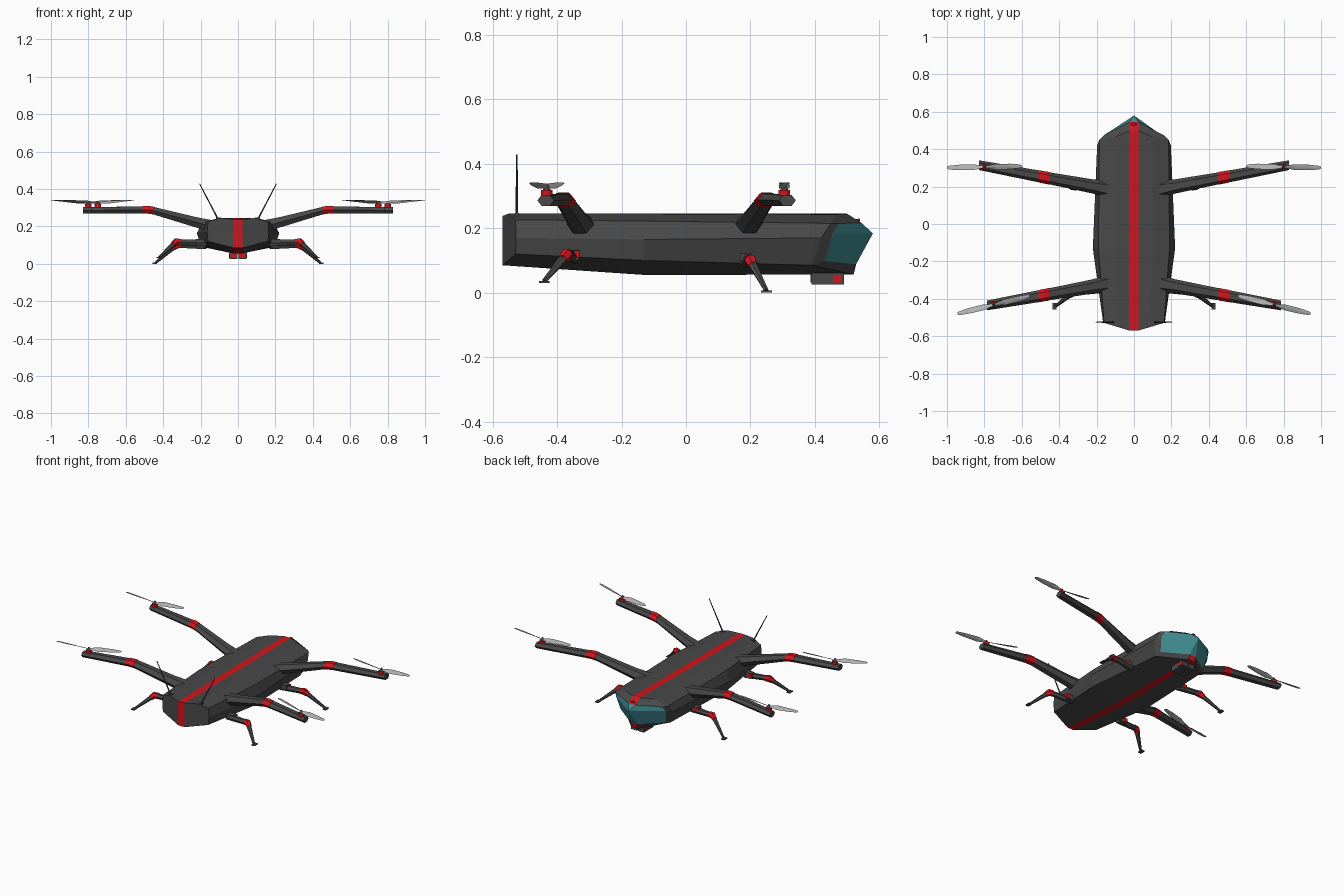
import bpy, bmesh, math
from mathutils import Vector

if "Cube" in bpy.data.objects:
    bpy.data.objects.remove(bpy.data.objects["Cube"])


def material(name, r, g, b):
    m = bpy.data.materials.new(name)
    m.diffuse_color = (r, g, b, 1)
    m.use_nodes = True
    m.node_tree.nodes["Principled BSDF"].inputs["Base Color"].default_value = m.diffuse_color
    return m


DARK = material("dark_shell", 0.065, 0.065, 0.065)
RED = material("red_trim", 0.65, 0.008, 0.012)
TEAL = material("teal_glass", 0.05, 0.26, 0.28)
GREY = material("blade_grey", 0.45, 0.45, 0.45)


def finish(name, verts, faces, mats, slots=None):
    bm = bmesh.new()
    vs = [bm.verts.new(v) for v in verts]
    for i, f in enumerate(faces):
        face = bm.faces.new([vs[k] for k in f])
        face.material_index = slots[i] if slots else 0
    bmesh.ops.recalc_face_normals(bm, faces=bm.faces)
    me = bpy.data.meshes.new(name)
    bm.to_mesh(me)
    bm.free()
    for m in mats:
        me.materials.append(m)
    ob = bpy.data.objects.new(name, me)
    bpy.context.collection.objects.link(ob)
    return ob


def ring(c, d, w, h, n=6, pitch=0.0):
    # polygon section around c, perpendicular to d
    d = Vector(d).normalized()
    side = Vector((0, 0, 1)).cross(d)
    side = side.normalized() if side.length > 1e-4 else Vector((1, 0, 0))
    up = d.cross(side)
    off = math.pi / 4 if n == 4 and pitch == 0 else 0
    out = []
    for i in range(n):
        a = 2 * math.pi * i / n + off
        u, v = math.cos(a) * w, math.sin(a) * h
        if n == 6:
            v /= math.sin(math.pi / 3)
        p, q = math.cos(pitch), math.sin(pitch)
        out.append(Vector(c) + side * (u * p - v * q) + up * (u * q + v * p))
    return out


def loft(name, rings, mat):
    n = len(rings[0])
    faces = [(k * n + i, k * n + (i + 1) % n, (k + 1) * n + (i + 1) % n, (k + 1) * n + i)
             for k in range(len(rings) - 1) for i in range(n)]
    faces += [tuple(range(n)), tuple(range((len(rings) - 1) * n, len(rings) * n))]
    return finish(name, [v for r in rings for v in r], faces, [mat])


def rod(name, a, b, w, h, mat, n=6, end=1.0):
    d = Vector(b) - Vector(a)
    return loft(name, [ring(a, d, w, h, n), ring(b, d, w * end, h * end, n)], mat)


def box(name, c, s, mat):
    x, y, z = (v / 2 for v in s)
    r = [[Vector(c) + Vector((i * x, j * y, k * z)) for i, j in ((-1, -1), (1, -1), (1, 1), (-1, 1))]
         for k in (-1, 1)]
    return loft(name, r, mat)


# Fuselage: half sections from prow to glazed nose, red centre stripe
def section(xz, y):
    return [(x, y(x) if callable(y) else y, z) for x, z in xz]


halves = [
    section([(.023, .238), (.09, .245), (.16, .226), (.165, .17), (.16, .12), (.023, .085)],
            lambda x: -.577 + .3 * x),
    section([(.023, .24), (.10, .245), (.19, .222), (.22, .165), (.20, .10), (.023, .055)], -.13),
    [(.023, .50, .245), (.10, .465, .243), (.185, .45, .215), (.197, .42, .17), (.165, .39, .085), (.023, .52, .056)],
    [(.023, .545, .216), (.09, .51, .216), (.16, .475, .214), (.175, .455, .184), (.16, .43, .098), (.023, .528, .088)],
]
verts, faces, slots = [], [], []
for h in halves:
    verts += h + [(-x, y, z) for x, y, z in reversed(h)]
for k in range(3):
    for i in range(12):
        j = (i + 1) % 12
        faces.append((k * 12 + i, k * 12 + j, k * 12 + 12 + j, k * 12 + 12 + i))
        slots.append(1 if i in (5, 11) else 0)
# prow faces and stripe
faces += [tuple(range(6)), tuple(range(6, 12)), (0, 5, 6, 11)]
slots += [0, 0, 1]
# glazing
verts.append((0, .58, .184))
n, t = 36, 48
faces += [(n, n + 1, n + 2, n + 3, t), (t, n + 3, n + 4, n + 5),
          (n + 11, n + 10, n + 9, n + 8, t), (t, n + 8, n + 7, n + 6),
          (n, t, n + 11), (n + 5, t, n + 6)]
slots += [2] * 6
finish("fuselage", verts, faces, [DARK, RED, TEAL], slots)


def rotor(tag, c, ang):
    x, y, z = c
    rod(tag + "_motor", (x, y, z), (x, y, z + .019), .018, .018, RED, 12)
    rod(tag + "_spinner", (x, y, z + .019), (x, y, z + .036), .012, .012, DARK, 12, .35)
    # two twisted blades
    for k in (0, 1):
        a = ang + k * math.pi
        d = Vector((math.cos(a), math.sin(a), 0))
        rs = [ring(Vector((x, y, z + .026)) + d * r + Vector((0, 0, r * .075)), d, w, .0015, 4, math.radians(p))
              for r, w, p in ((.004, .006, 32), (.06, .017, 25), (.14, .015, 16), (.19, .010, 11), (.2, .005, 10))]
        loft(f"{tag}_blade_{k + 1}", rs, GREY)


# Arms: (name, y at x=.2, slope, tip x, rotor x, rotor y, rotor angle)
for s, side in ((1, "right"), (-1, "left")):
    for pos, y0, m, tip, rx, ry, ang in (("rear", .197, .187, .83, .80, .305, -.02),
                                         ("front", -.33, -.18, .785, .75, -.432, -.24)):
        tag = f"{pos}_{side}"

        def arm_ring(x, z, w, h):
            return ring((s * x, y0 + m * (x - .2), z), (1, 0, 0), w, h)

        loft(tag + "_arm_inner", [arm_ring(.13, .198, .048, .034), arm_ring(.22, .221, .038, .028),
                                  arm_ring(.455, .285, .032, .020)], DARK)
        loft(tag + "_arm_band", [arm_ring(.453, .285, .034, .021), arm_ring(.48, .289, .033, .021),
                                 arm_ring(.51, .289, .033, .020)], RED)
        loft(tag + "_arm_outer", [arm_ring(.508, .288, .032, .019), arm_ring(tip, .286, .026, .017)], DARK)
        rotor(tag + "_rotor", (s * rx, ry, .300), ang if s > 0 else math.pi - ang)

    # Landing legs: bracket, thigh, red knee, shin, foot
    for pos, y0, y1, yf, xf, dz in (("rear", .185, .20, .25, .44, 0), ("front", -.35, -.37, -.44, .42, .03)):
        tag = f"{pos}_{side}_leg"
        root, hip = (s * .17, y0, .095 + dz * .5), (s * .235, y0, .1 + dz * .5)
        knee = Vector((s * .33, y1, .1 + dz * .6))
        foot = Vector((s * xf, yf, .006 + dz))
        box(tag + "_bracket", (s * .2, y0, .105 + dz * .4), (.05, .036, .032), DARK)
        box(tag + "_bracket_trim", (s * .215, y0 + .008, .108 + dz * .4), (.03, .022, .022), RED)
        rod(tag + "_thigh", root, knee, .019, .017, DARK, 6, .8)
        d = (foot - knee).normalized()
        back = (knee - Vector(hip)).normalized()
        loft(tag + "_knee", [ring(knee - back * .025, back, .017, .016), ring(knee, back + d, .019, .018),
                             ring(knee + d * .025, d, .016, .014)], RED)
        rod(tag + "_shin", knee + d * .01, foot, .015, .012, DARK, 6, .5)
        box(tag + "_foot", (foot.x + s * .005, foot.y, dz + .003), (.022, .034, .006), DARK)

    # Antenna and camera pod
    rod(f"antenna_{side}", (s * .105, -.525, .235), (s * .205, -.525, .428), .0045, .0045, DARK, 8, .5)
    box(f"antenna_base_{side}", (s * .105, -.525, .242), (.026, .012, .010), DARK)
    box(f"camera_pod_{side}", (s * .024, .44, .045), (.042, .10, .04), DARK)
    box(f"camera_pod_trim_{side}", (s * .027, .47, .043), (.042, .026, .022), RED)
    box(f"camera_lens_{side}", (s * .024, .391, .044), (.03, .008, .026), RED)
# Small nose beacon
rod("nose_beacon", (0, .525, .222), (0, .54, .226), .018, .006, RED, 6, .7)
